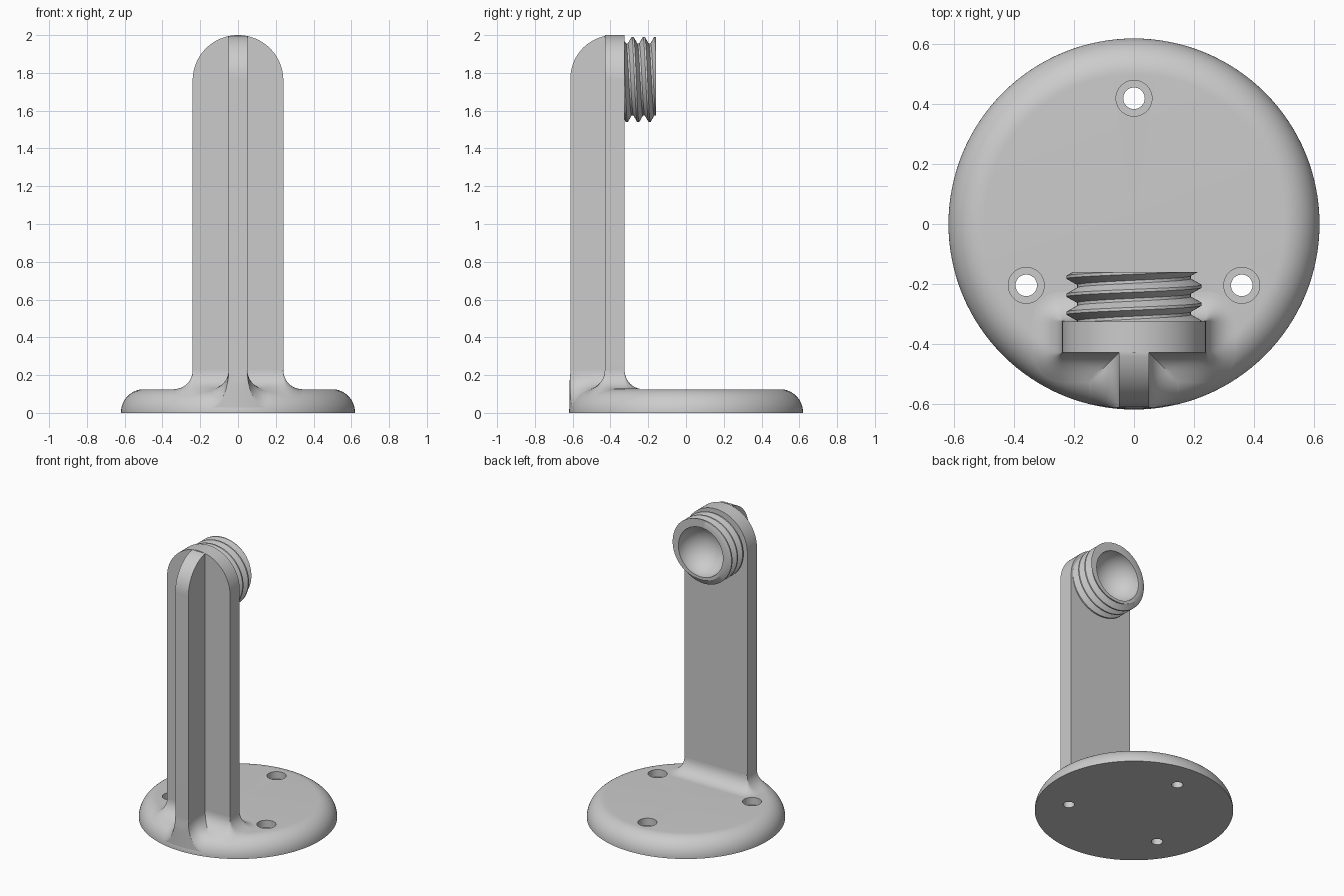
import bpy, bmesh
from math import sin, cos, pi, sqrt
from mathutils import Vector

if "Cube" in bpy.data.objects:
    bpy.data.objects.remove(bpy.data.objects["Cube"])

grey = bpy.data.materials.new("plain_grey")
grey.use_nodes = True
colour = (0.6, 0.6, 0.6, 1)
grey.diffuse_color = colour
grey.node_tree.nodes["Principled BSDF"].inputs["Base Color"].default_value = colour

BASE_R, FLAT_R, BASE_H = 0.62, 0.5, 0.125


def finish(bm, name, recalc=True):
    bmesh.ops.remove_doubles(bm, verts=bm.verts, dist=1e-5)
    if recalc:
        bmesh.ops.recalc_face_normals(bm, faces=bm.faces)
    mesh = bpy.data.meshes.new(name)
    bm.to_mesh(mesh)
    bm.free()
    mesh.materials.append(grey)
    obj = bpy.data.objects.new(name, mesh)
    bpy.context.collection.objects.link(obj)
    return obj


def smooth(obj):
    bpy.ops.object.select_all(action='DESELECT')
    obj.select_set(True)
    bpy.context.view_layer.objects.active = obj
    bpy.ops.object.shade_smooth_by_angle(angle=pi / 6)


def skin(bm, rows, closed=False):
    """Quads between successive rows of points."""
    grid = [[bm.verts.new(p) for p in row] for row in rows]
    n = len(rows[0])
    for a, b in zip(grid, grid[1:]):
        for i in range(n if closed else n - 1):
            j = (i + 1) % n
            bm.faces.new((b[i], b[j], a[j], a[i]))


def lathe(bm, profile, centre=(0, 0), segs=128):
    """Spin (radius, height) points around a vertical axis."""
    turns = [2 * pi * i / segs for i in range(segs)]
    skin(bm, [[(centre[0] + r * cos(t), centre[1] + r * sin(t), z) for t in turns]
              for r, z in profile], closed=True)


def prism(name, points, depth):
    """Fill an outline and extrude it along a vector."""
    bm = bmesh.new()
    face = bm.faces.new([bm.verts.new(p) for p in points])
    ext = bmesh.ops.extrude_face_region(bm, geom=[face], use_keep_orig=True)
    moved = [v for v in ext["geom"] if isinstance(v, bmesh.types.BMVert)]
    bmesh.ops.translate(bm, verts=moved, vec=depth)
    obj = finish(bm, name)
    smooth(obj)
    return obj


# Round base with a rolled edge
bm = bmesh.new()
edge = [(FLAT_R + (BASE_R - FLAT_R) * cos(a), BASE_H * sin(a))
        for a in (pi / 2 * i / 16 for i in range(17))]
lathe(bm, [(0, 0)] + edge + [(0, BASE_H)])
base = finish(bm, "base")

# Three counterbored screw holes
bm = bmesh.new()
for centre in ((0, 0.42), (0.36, -0.205), (-0.36, -0.205)):
    lathe(bm, [(0, -0.1), (0.036, -0.1), (0.036, 0.075), (0.06, 0.075),
               (0.06, 0.2), (0, 0.2)], centre, 40)
cutter = finish(bm, "screw_hole_cutter")
cutter.hide_render = True
mod = base.modifiers.new("holes", 'BOOLEAN')
mod.operation, mod.solver, mod.object = 'DIFFERENCE', 'EXACT', cutter
bpy.context.view_layer.objects.active = base
bpy.ops.object.modifier_apply(modifier=mod.name)
bpy.data.objects.remove(cutter)
smooth(base)

# Upright plate with a semicircular top
HALF_W, BACK, MID, FRONT, RIB = 0.24, -0.325, -0.43, -0.612, 0.05
arc = [pi * i / 48 for i in range(49)]
prism("upright_plate",
      [(-HALF_W, MID, 0.05), (HALF_W, MID, 0.05)]
      + [(HALF_W * cos(a), MID, 1.76 + HALF_W * sin(a)) for a in arc],
      Vector((0, BACK - MID, 0)))

# Stiffening rib with a quarter-round top
rib_r = 0.23
quarter = [a for a in arc if a < pi / 2.25]
prism("front_rib",
      [(-RIB, -0.4, 0.02), (-RIB, FRONT, 0.02)]
      + [(-RIB, FRONT + rib_r * (1 - cos(a)), 1.77 + rib_r * sin(a)) for a in quarter]
      + [(-RIB, -0.4, 1.99)],
      Vector((2 * RIB, 0, 0)))

# Fillet flaring from the T-shaped post into the base
corners = [Vector(p) for p in (
    (-RIB, FRONT), (RIB, FRONT), (RIB, MID), (HALF_W, MID),
    (HALF_W, BACK), (-HALF_W, BACK), (-HALF_W, MID), (-RIB, MID))]
concave = (2, 7)


def base_height(p):
    t = max(0, (p.length - FLAT_R) / (BASE_R - FLAT_R))
    return BASE_H * sqrt(max(0, 1 - t * t)) + 0.0005


def offset_outline(d):
    out = []
    for i, a in enumerate(corners):
        k = (i + 1) % len(corners)
        b = corners[k]
        t = (b - a).normalized()
        n = Vector((t.y, -t.x))
        start = a + n * d + (t * d if i in concave else Vector((0, 0)))
        end = b + n * d - (t * d if k in concave else Vector((0, 0)))
        out += [start.lerp(end, s / 12) for s in range(13)]
        if k not in concave:
            out += [b + d * (n * cos(s * pi / 16) + t * sin(s * pi / 16))
                    for s in range(1, 8)]
    return out


rows = []
for step in range(13):
    a = pi / 2 * step / 12
    row = []
    for p in offset_outline(0.1 * (1 - cos(a))):
        p = p * min(1, 0.617 / p.length)
        z = base_height(p)
        row.append((p.x, p.y, z + (1 - sin(a)) * (0.225 - z)))
    rows.append(row)
bm = bmesh.new()
skin(bm, rows, closed=True)
smooth(finish(bm, "post_fillet", recalc=False))

# Threaded spout with a rounded hollow
AXIS_Z, Y0, Y1, PITCH, CREST = 1.765, -0.33, -0.16, 0.06, -0.208
MINOR, MAJOR, BORE = 0.19, 0.226, 0.17


def thread_radius(y, turn):
    u = (y - CREST) / PITCH + turn
    u = abs(u - round(u))
    return MINOR + (MAJOR - MINOR) * min(1, max(0, (0.42 - u) / 0.34))


rows = []
for i in range(97):
    turn = i / 96
    section = [(0, Y0)]
    for k in range(-4, 4):
        for f in (-0.42, -0.08, 0.08, 0.42):
            y = min(Y1, max(Y0, CREST + PITCH * (k + f - turn)))
            section.append((thread_radius(y, turn), y))
    section += [(BORE * cos(a), Y1 - 0.16 * sin(a))
                for a in (pi / 2 * s / 16 for s in range(17))]
    t = 2 * pi * turn
    rows.append([(r * cos(t), y, AXIS_Z + r * sin(t)) for r, y in section])
bm = bmesh.new()
skin(bm, rows)
smooth(finish(bm, "threaded_spout"))
